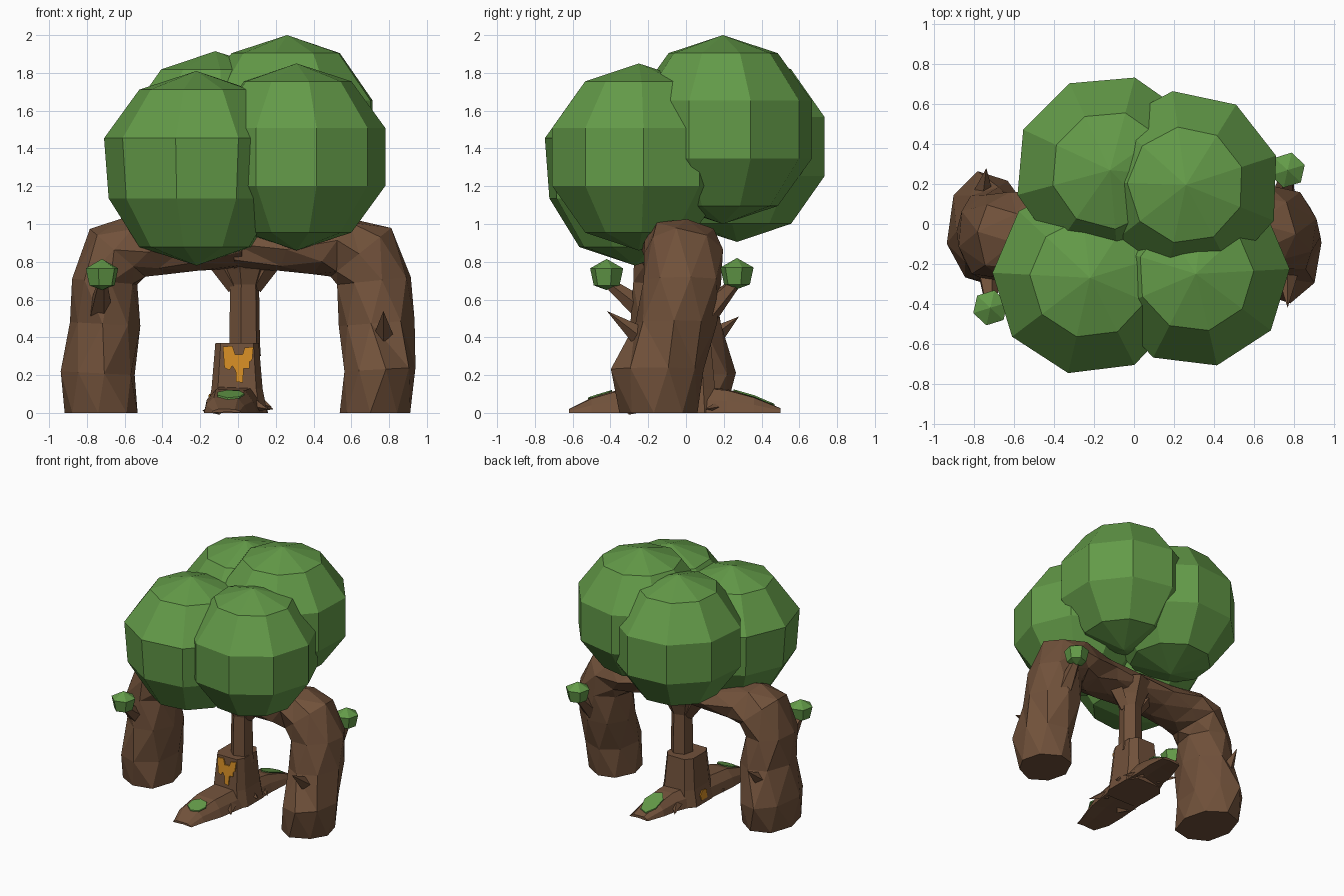
import bpy, bmesh, math, random
from mathutils import Vector

if "Cube" in bpy.data.objects:
    bpy.data.objects.remove(bpy.data.objects["Cube"])

random.seed(4)
TAU = 2 * math.pi


def material(name, color):
    m = bpy.data.materials.new(name)
    m.diffuse_color = (*color, 1)
    m.use_nodes = True
    m.node_tree.nodes["Principled BSDF"].inputs["Base Color"].default_value = m.diffuse_color
    return m


BARK = material("bark brown", (0.165, 0.083, 0.043))
LEAF = material("leaf green", (0.125, 0.325, 0.065))
AMBER = material("amber orange", (0.66, 0.265, 0.018))


def finish(name, bm, mat):
    bmesh.ops.recalc_face_normals(bm, faces=bm.faces)
    me = bpy.data.meshes.new(name)
    bm.to_mesh(me)
    bm.free()
    me.materials.append(mat)
    ob = bpy.data.objects.new(name, me)
    bpy.context.collection.objects.link(ob)
    return ob


def loft(name, rings, mat, triangles=False):
    """Skin closed rings of points; a ring of one point makes a tip."""
    bm = bmesh.new()
    vs = [[bm.verts.new(p) for p in r] for r in rings]
    for a, b in zip(vs, vs[1:]):
        n = max(len(a), len(b))
        for i in range(n):
            j = (i + 1) % n
            if len(a) == 1:
                bm.faces.new((a[0], b[i], b[j]))
            elif len(b) == 1:
                bm.faces.new((a[i], a[j], b[0]))
            else:
                bm.faces.new((a[i], a[j], b[j], b[i]))
    for end in (vs[0], vs[-1]):
        if len(end) > 2:
            bm.faces.new(end)
    if triangles:
        bmesh.ops.triangulate(bm, faces=[f for f in bm.faces if len(f.verts) == 4])
    return finish(name, bm, mat)


def circle(c, r, n, start=0.0):
    return [(c[0] + r * math.cos(start + TAU * i / n),
             c[1] + r * math.sin(start + TAU * i / n), c[2]) for i in range(n)]


def spike(name, base, tip, r, n=5, tip_r=0.0):
    """Tapered thorn or twig between two points."""
    base, tip = Vector(base), Vector(tip)
    q = (tip - base).to_track_quat('Z', 'Y')
    ring = lambda c, rad: [c + q @ Vector(p) for p in circle((0, 0, 0), rad, n)]
    return loft(name, [ring(base, r), ring(tip, tip_r) if tip_r else [tip]], BARK)


# Canopy: four faceted balls (centre, radius, turn in degrees, lower-ring scale)
for name, c, r, turn, low in (
        ("canopy_front_left", (-0.22, -0.27, 1.295), 0.515, 17, .95),
        ("canopy_front_right", (0.31, -0.25, 1.355), 0.495, 3, 1.0),
        ("canopy_back_right", (0.26, 0.195, 1.5), 0.5, 18, 1.0),
        ("canopy_back_left", (-0.12, 0.27, 1.41), 0.505, 35, 1.0)):
    rings = [[(c[0], c[1], c[2] - r)]]
    for k in range(1, 5):
        a = math.pi * k / 5
        rings.append(circle((c[0], c[1], c[2] - r * math.cos(a)),
                            r * math.sin(a) * (low if k == 2 else 1), 9, math.radians(turn)))
    rings.append([(c[0], c[1], c[2] + r)])
    loft(name, rings, LEAF)

# Big arching limbs: (outer x, z), (inner x, z), y centre, y half-width
RIGHT = [((.91, 0), (.54, 0), -.14, .20), ((.93, .24), (.56, .22), -.15, .24),
         ((.92, .49), (.54, .46), -.05, .21), ((.92, .72), (.53, .68), -.02, .21),
         ((.80, .97), (.50, .73), -.02, .21), ((.61, 1.03), (.40, .74), -.03, .20),
         ((.30, .99), (.22, .76), -.045, .18), ((-.02, .98), (-.02, .77), -.045, .17)]
LEFT = [((.92, 0), (.53, 0), -.04, .24), ((.935, .22), (.545, .20), -.03, .29),
        ((.875, .48), (.515, .46), -.05, .23), ((.88, .71), (.53, .68), -.06, .21),
        ((.78, .97), (.50, .73), -.06, .21), ((.60, 1.03), (.40, .74), -.05, .20),
        ((.30, .99), (.22, .76), -.045, .18), ((-.02, .98), (-.02, .77), -.045, .17)]
for side, word, table in ((1, "right", RIGHT), (-1, "left", LEFT)):
    rings = []
    for k, (o, i, yc, yh) in enumerate(table):
        ring = []
        for s in range(8):
            a = side * (TAU * s / 8 + (0.2 if k % 2 else -0.1))
            u = 0.5 + 0.52 * math.cos(a) + random.uniform(-.025, .025)
            y = yc + yh * 1.02 * math.sin(a) + random.uniform(-.012, .012)
            ring.append((side * (i[0] + (o[0] - i[0]) * u), y,
                         max(0, i[1] + (o[1] - i[1]) * u)))
        rings.append(ring)
    loft(word + "_limb", rings, BARK, triangles=True)

# Thorn and leafy twig on each limb
for word, thorn, twig, tuft in (
        ("right", ((.77, -.21, .38), (.77, -.42, .54)),
         ((.75, .12, .54), (.77, .27, .70)), (.77, .27, .74)),
        ("left", ((-.76, .12, .38), (-.74, .28, .51)),
         ((-.73, -.22, .54), (-.72, -.40, .68)), (-.72, -.42, .735))):
    spike(word + "_thorn", *thorn, .065, 4)
    spike(word + "_twig", *twig, .065, 5, .03)
    x, y, z = tuft
    loft(word + "_leaf_tuft", [[(x, y, z - .085)], circle((x, y, z - .06), .07, 6, .3),
                               circle((x, y, z + .03), .09, 6, .3),
                               [(x, y, z + .08)]], LEAF)

# Thin trunk flaring into the limbs
loft("trunk", [circle((.035, 0, z), r, 6, .3) for z, r in
               ((.30, .09), (.37, .085), (.68, .08), (.76, .11), (.88, .17))], BARK)
for sx in (-1, 1):
    spike("trunk_brace", (.035 + sx * .05, 0, .66), (.035 + sx * .16, 0, .85), .04, 4, .07)

# Stump collar around the trunk
BOX = [(-.75, -1), (.75, -1), (1, -.6), (1, .6), (.65, 1), (-.65, 1), (-1, .6), (-1, -.6)]


def front_y(z):
    return -.165 + .09 * z


loft("stump", [[(-.005 + hx * u, -front_y(z) * v, z) for u, v in BOX]
               for z, hx in ((0, .16), (.13, .135), (.37, .115))], BARK)

# Flat roots reaching forward and back: y, x centre, half-width, height
ROOT = [(-.62, -.06, .08, .02), (-.50, -.065, .115, .08), (-.35, -.04, .14, .125),
        (-.10, -.01, .15, .14), (.08, 0, .15, .14), (.22, .03, .12, .125),
        (.36, .05, .11, .085), (.50, .07, .08, .025)]
SECTION = [(-1, 0), (-.9, .55), (-.55, 1), (.55, .95), (.85, .5), (1, 0), (.1, .25)]
loft("roots", [[(xc + hw * u, y, h * v) for u, v in SECTION]
               for y, xc, hw, h in ROOT], BARK)
for base, tip in (((-.10, -.30, .03), (-.19, -.20, .01)), ((.08, -.2, .04), (.16, -.32, .02)),
                  ((.08, .2, .04), (.19, .10, .02)), ((-.06, .2, .04), (-.13, .33, .02)),
                  ((.10, .02, .06), (.18, .0, .03))):
    spike("root_spur", base, tip, .04, 4)


def root_height(y):
    for a, b in zip(ROOT, ROOT[1:]):
        if a[0] <= y <= b[0]:
            return a[3] + (b[3] - a[3]) * (y - a[0]) / (b[0] - a[0])
    return 0


def plate(name, points, mat, offset):
    """Thin plate from an outline, thickened by an offset vector."""
    d = Vector(offset)
    return loft(name, [points, [Vector(p) + d for p in points]], mat)


# Moss patches on the roots
for name, cx, cy, hx, hy in (("front_moss", -.04, -.455, .075, .065),
                             ("back_moss", .045, .36, .07, .11)):
    pts = [(cx + hx * math.cos(TAU * i / 7), cy + hy * math.sin(TAU * i / 7)) for i in range(7)]
    plate(name, [(x, y, root_height(y)) for x, y in pts], LEAF, (0, 0, .009))

# Amber sap dripping down the stump front
SAP = [(-.08, .35), (-.03, .355), (-.015, .31), (.025, .31), (.035, .345), (.082, .35),
       (.075, .28), (.06, .27), (.06, .235), (.03, .235), (.025, .16), (-.01, .165),
       (-.012, .22), (-.03, .25), (-.045, .225), (-.072, .24)]
plate("sap", [(x, front_y(z), z) for x, z in SAP], AMBER, (0, -.009, 0))
plate("sap_drop", [(-.160 + .15 * z, y, z) for y, z in
                   ((-.035, .03), (.035, .03), (.045, .07), (.01, .10), (-.04, .09))],
      AMBER, (-.009, 0, 0))
